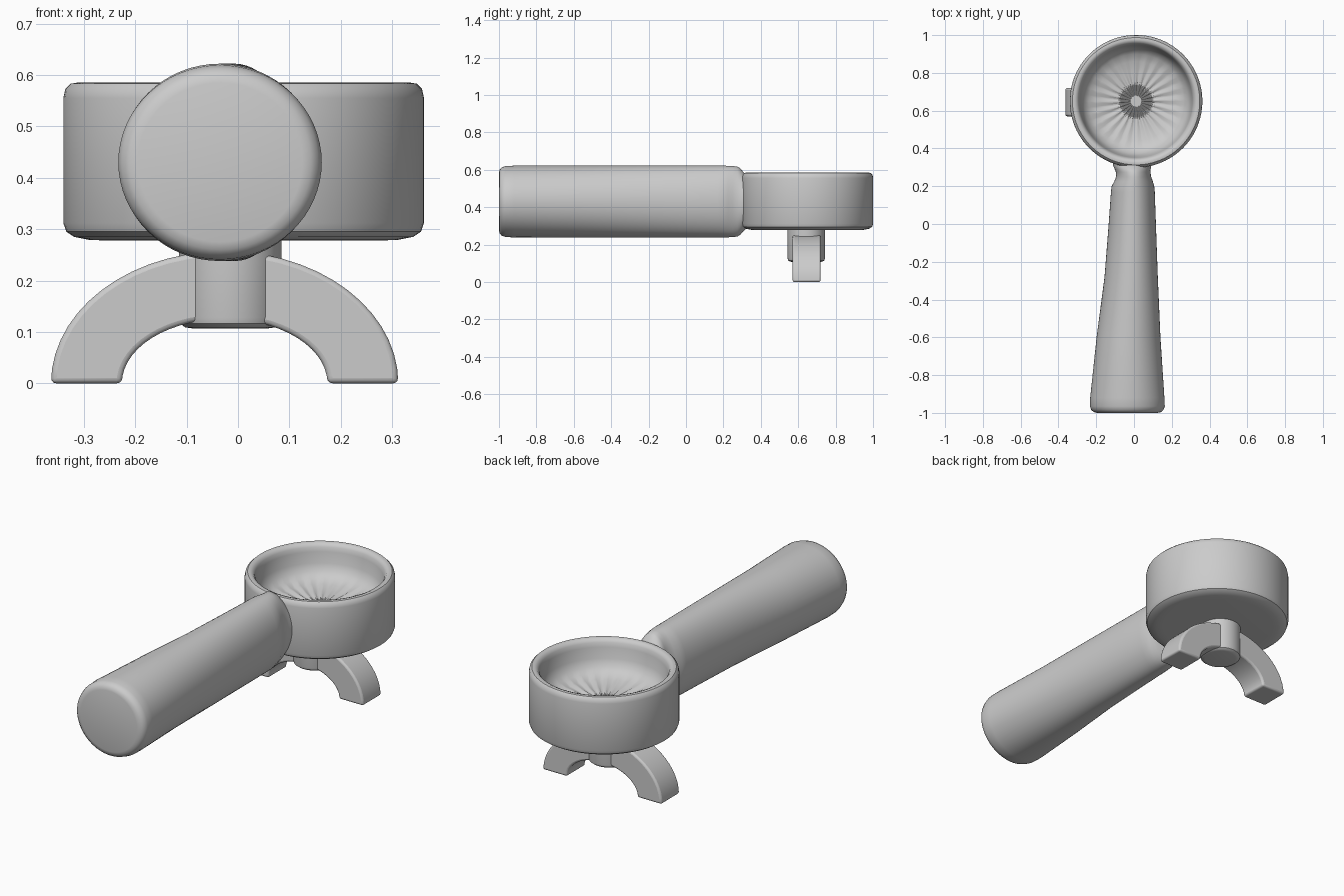
import bpy, bmesh
from math import sin, cos, pi, radians

if "Cube" in bpy.data.objects:
    bpy.data.objects.remove(bpy.data.objects["Cube"])


def finish(name, bm, bevel=0.0, angle=35):
    bmesh.ops.recalc_face_normals(bm, faces=bm.faces)
    me = bpy.data.meshes.new(name)
    bm.to_mesh(me)
    bm.free()
    ob = bpy.data.objects.new(name, me)
    bpy.context.collection.objects.link(ob)
    if bevel:
        m = ob.modifiers.new("bevel", 'BEVEL')
        m.width, m.segments, m.limit_method = bevel, 3, 'ANGLE'
        m.angle_limit = radians(40)
    bpy.ops.object.select_all(action='DESELECT')
    bpy.context.view_layer.objects.active = ob
    ob.select_set(True)
    bpy.ops.object.shade_smooth_by_angle(angle=radians(angle))
    return ob


def loft(bm, rings):
    """Skin a list of closed rings and cap both ends."""
    vs = [[bm.verts.new(p) for p in r] for r in rings]
    n = len(vs[0])
    for a, b in zip(vs, vs[1:]):
        for i in range(n):
            j = (i + 1) % n
            bm.faces.new((a[i], a[j], b[j], b[i]))
    bm.faces.new(vs[0])
    bm.faces.new(vs[-1])


def lathe(name, cx, cy, profile, n, flute=None):
    """Spin an (r, z) profile round a vertical axis."""
    bm = bmesh.new()
    rings = []
    for r, z in profile:
        ring = []
        for i in range(n):
            a = 2 * pi * i / n
            dz = flute(r, z, i) if flute else 0
            ring.append((cx + r * cos(a), cy + r * sin(a), z + dz))
        rings.append(ring)
    loft(bm, rings)
    return finish(name, bm)


# Filter basket: outer drum, rounded lip, dished floor with faint radial flutes
basket = [(0.27, 0.278), (0.30, 0.279), (0.33, 0.285), (0.345, 0.295), (0.351, 0.312),
          (0.351, 0.555), (0.347, 0.573), (0.337, 0.583), (0.325, 0.585), (0.312, 0.58),
          (0.303, 0.567), (0.298, 0.545), (0.29, 0.49), (0.275, 0.455), (0.25, 0.432),
          (0.21, 0.417), (0.15, 0.407), (0.08, 0.402), (0.03, 0.401)]


def flutes(r, z, i):
    inside = 0.35 < z < 0.42 and 0.05 < r < 0.22
    return 0.003 * (1 if i % 4 < 2 else -1) if inside else 0


lathe("basket", 0.011, 0.65, basket, 96, flutes)

# Stem under the basket
lathe("spout_stem", -0.015, 0.643,
      [(0.075, 0.107), (0.088, 0.109), (0.097, 0.116), (0.1, 0.128), (0.1, 0.29)], 48)

# Twin spout: one arch running through the stem
bm = bmesh.new()
steps = 28
sections = []
for k in range(steps + 1):
    a = pi * k / steps
    ring = []
    for rx, rz, y in ((0.338, 0.257, 0.57), (0.2, 0.125, 0.57),
                      (0.2, 0.125, 0.72), (0.338, 0.257, 0.72)):
        ring.append((-0.026 + rx * cos(a), y, rz * sin(a)))
    sections.append(ring)
loft(bm, sections)
finish("spout_arch", bm, bevel=0.01)

# Handle: elliptical sections given as y, left x, right x, half height
handle = [(-1.0, -0.195, 0.125, 0.155), (-0.996, -0.212, 0.142, 0.17),
          (-0.985, -0.226, 0.156, 0.183), (-0.965, -0.233, 0.163, 0.189),
          (-0.92, -0.232, 0.161, 0.192), (-0.6, -0.198, 0.14, 0.192),
          (-0.28, -0.156, 0.126, 0.192), (0.0, -0.134, 0.116, 0.192),
          (0.17, -0.122, 0.11, 0.192), (0.2, -0.118, 0.107, 0.192),
          (0.225, -0.105, 0.1, 0.191), (0.25, -0.095, 0.091, 0.19),
          (0.275, -0.096, 0.087, 0.187), (0.29, -0.102, 0.088, 0.178),
          (0.305, -0.109, 0.091, 0.16), (0.325, -0.112, 0.094, 0.14)]
bm = bmesh.new()
rings = []
for y, x0, x1, h in handle:
    rings.append([((x0 + x1) / 2 + (x1 - x0) / 2 * cos(2 * pi * i / 64), y,
                   0.43 + h * sin(2 * pi * i / 64)) for i in range(64)])
loft(bm, rings)
finish("handle", bm, angle=50)
